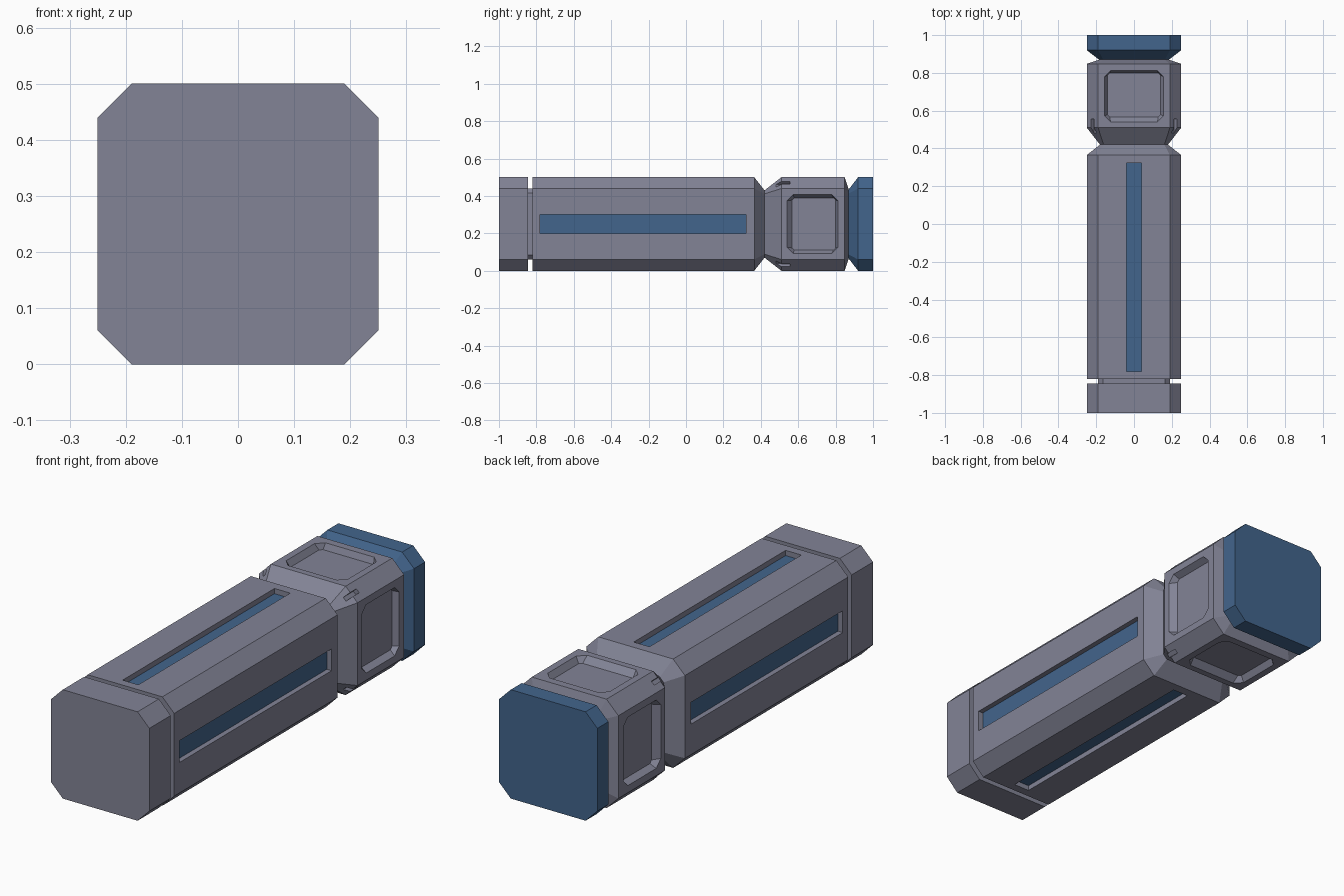
import bpy, bmesh, math
from mathutils import Matrix, Vector

if "Cube" in bpy.data.objects:
    bpy.data.objects.remove(bpy.data.objects["Cube"])

HALF, FLAT, MID = 0.25, 0.19, 0.25


def material(name, rgb):
    m = bpy.data.materials.new(name)
    m.diffuse_color = (*rgb, 1)
    m.use_nodes = True
    m.node_tree.nodes["Principled BSDF"].inputs["Base Color"].default_value = m.diffuse_color
    return m


GREY = material("slate grey", (0.225, 0.23, 0.305))
BLUE = material("deep blue", (0.055, 0.13, 0.265))


def loft(name, rings, mat, start_cap=True):
    """Skin a stack of equally sized point loops and cap the ends."""
    bm = bmesh.new()
    loops = [[bm.verts.new(p) for p in ring] for ring in rings]
    n = len(loops[0])
    for a, b in zip(loops, loops[1:]):
        for i in range(n):
            bm.faces.new((a[i], a[(i + 1) % n], b[(i + 1) % n], b[i]))
    if start_cap:
        bm.faces.new(loops[0])
    bm.faces.new(loops[-1])
    bmesh.ops.recalc_face_normals(bm, faces=bm.faces[:])
    me = bpy.data.meshes.new(name)
    bm.to_mesh(me)
    bm.free()
    me.materials.append(mat)
    ob = bpy.data.objects.new(name, me)
    bpy.context.collection.objects.link(ob)
    return ob


def section(y, inset):
    """Chamfered square cross-section, offset inwards by inset."""
    h = HALF - inset
    f = FLAT - inset * math.tan(math.pi / 8)
    pts = [(h, -f), (h, f), (f, h), (-f, h), (-h, f), (-h, -f), (-f, -h), (f, -h)]
    return [(x, y, MID + z) for x, z in pts]


def turned(ring, angle):
    """Turn points (across, along, out from axis) around the body axis."""
    m = Matrix.Translation((0, 0, MID)) @ Matrix.Rotation(angle, 4, 'Y')
    return [m @ Vector(p) for p in ring]


def rect(u, y0, y1, r):
    return [(-u, y0, r), (u, y0, r), (u, y1, r), (-u, y1, r)]


def clipped(u, y0, y1, c, r):
    return [(-u + c, y0, r), (u - c, y0, r), (u, y0 + c, r), (u, y1 - c, r),
            (u - c, y1, r), (-u + c, y1, r), (-u, y1 - c, r), (-u, y0 + c, r)]


def carve(target, cutter):
    mod = target.modifiers.new("carve", 'BOOLEAN')
    mod.operation, mod.solver, mod.object = 'DIFFERENCE', 'EXACT', cutter
    bpy.context.view_layer.objects.active = target
    bpy.ops.object.modifier_apply(modifier=mod.name)
    bpy.data.objects.remove(cutter)


# Grey housing: base, groove, long body, waist and head
profile = [(-1, 0), (-0.845, 0), (-0.845, 0.06), (-0.82, 0.06), (-0.82, 0),
           (0.365, 0), (0.42, 0.07), (0.51, 0), (0.848, 0), (0.87, 0.065)]
housing = loft("housing", [section(*p) for p in profile], GREY)

# Blue end cap
loft("end_cap", [section(*p) for p in [(0.87, 0.065), (0.92, 0), (1, 0)]],
     BLUE, start_cap=False)

for k, side in enumerate(("top", "right", "bottom", "left")):
    a = k * math.pi / 2
    w = 0.05 if k % 2 else 0.04

    # Long slot with a blue strip on its floor
    carve(housing, loft("slot_cutter", [turned(rect(w, -0.78, 0.322, r), a)
                                        for r in (HALF - 0.028, HALF + 0.03)], GREY))
    loft(side + "_strip", [turned(rect(w, -0.78, 0.322, r), a)
                           for r in (HALF - 0.029, HALF - 0.024)], BLUE)

    # Recessed head panel with sloped rim
    carve(housing, loft("panel_cutter", [
        turned(clipped(0.14, 0.567, 0.80, 0.012, HALF - 0.028), a),
        turned(clipped(0.157, 0.54, 0.812, 0.033, HALF), a),
        turned(clipped(0.157, 0.54, 0.812, 0.033, HALF + 0.02), a)], GREY))

    # Small notch on the chamfered corner
    d = (HALF + FLAT) / math.sqrt(2)
    carve(housing, loft("notch_cutter", [turned(rect(0.01, 0.46, 0.555, r), a + math.pi / 4)
                                         for r in (d - 0.022, d + 0.03)], GREY))
